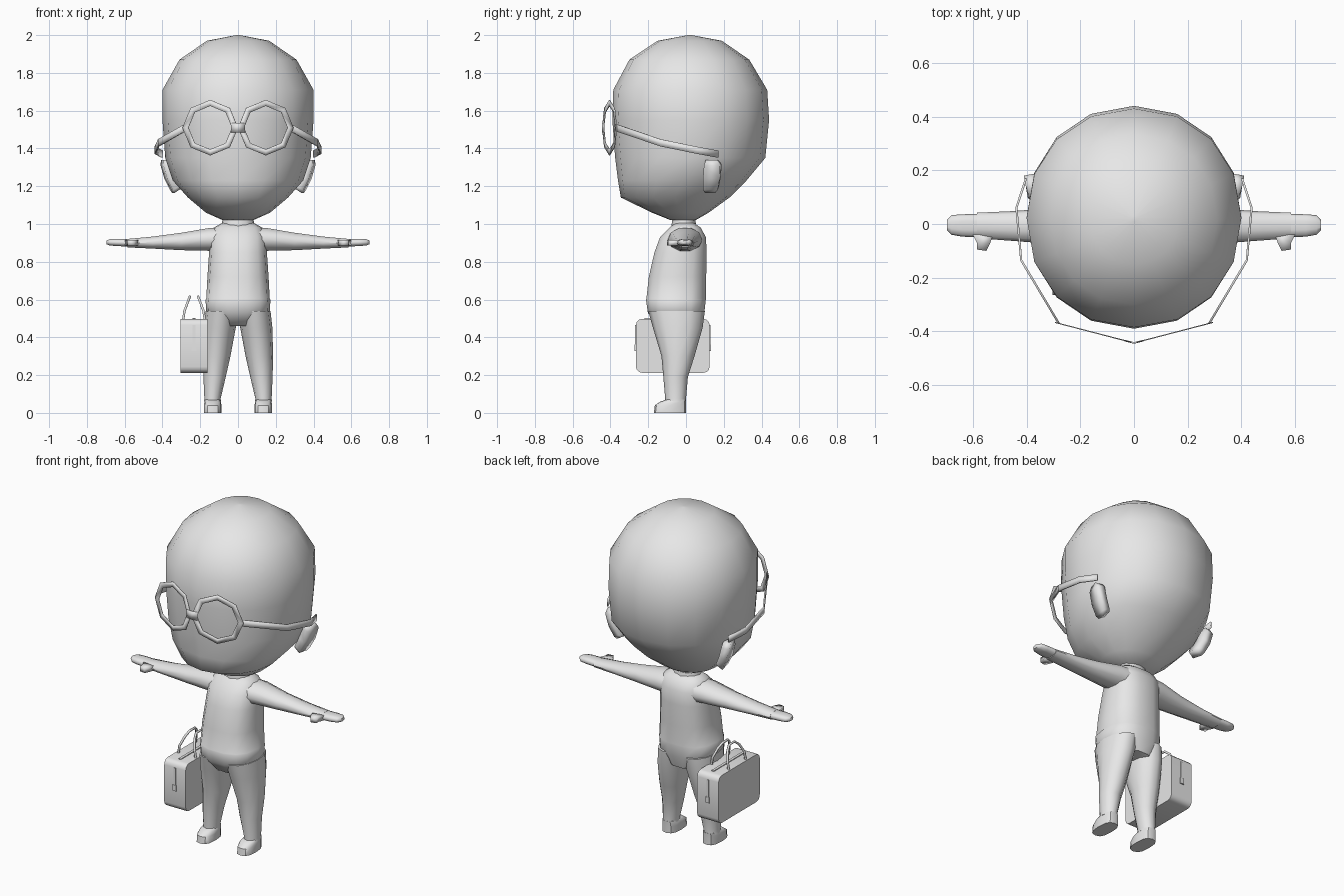
import bpy, bmesh, math
from mathutils import Vector, Matrix

cube = bpy.data.objects.get("Cube")
if cube:
    bpy.data.objects.remove(cube, do_unlink=True)

grey = bpy.data.materials.new("plain grey")
grey.use_nodes = True
grey.diffuse_color = (0.8, 0.8, 0.8, 1)
grey.node_tree.nodes["Principled BSDF"].inputs["Base Color"].default_value = (0.8, 0.8, 0.8, 1)


def finish(name, bm, mirror=False, thick=0, offset=0, angle=40):
    bmesh.ops.recalc_face_normals(bm, faces=bm.faces)
    mesh = bpy.data.meshes.new(name)
    bm.to_mesh(mesh)
    bm.free()
    obj = bpy.data.objects.new(name, mesh)
    bpy.context.collection.objects.link(obj)
    mesh.materials.append(grey)
    if thick:
        mod = obj.modifiers.new("Thickness", 'SOLIDIFY')
        mod.thickness, mod.offset = thick, offset
    if mirror:
        mod = obj.modifiers.new("Mirror", 'MIRROR')
        mod.use_clip = False
        mod.use_mirror_merge = False
    bpy.ops.object.select_all(action='DESELECT')
    obj.select_set(True)
    bpy.context.view_layer.objects.active = obj
    bpy.ops.object.shade_smooth_by_angle(angle=math.radians(angle))
    return obj


def loft(name, sections, sides=12, axis='z', power=1.0, mirror=False, angle=60):
    """Skin rounded sections: (position, a_min, a_max, b_min, b_max)."""
    bm = bmesh.new()
    rings = []
    for t, a0, a1, b0, b1 in sections:
        ring = []
        for i in range(sides):
            u = math.tau * i / sides
            c, s = (math.copysign(abs(f) ** power, f) for f in (math.cos(u), math.sin(u)))
            a = (a0 + a1) / 2 + (a1 - a0) / 2 * c
            b = (b0 + b1) / 2 + (b1 - b0) / 2 * s
            ring.append(bm.verts.new((a, b, t) if axis == 'z' else (t, a, b)))
        rings.append(ring)
    for lo, hi in zip(rings, rings[1:]):
        for i in range(sides):
            j = (i + 1) % sides
            bm.faces.new((lo[i], lo[j], hi[j], hi[i]))
    bm.faces.new(rings[0])
    bm.faces.new(rings[-1])
    return finish(name, bm, mirror, angle=angle)


def ribbon(name, rows, thick, offset=0, mirror=True):
    """Strip between pairs of points, given thickness."""
    bm = bmesh.new()
    pairs = [[bm.verts.new(p) for p in row] for row in rows]
    for (a, b), (c, d) in zip(pairs, pairs[1:]):
        bm.faces.new((a, b, d, c))
    bmesh.ops.remove_doubles(bm, verts=bm.verts, dist=0.0005)
    return finish(name, bm, mirror, thick, offset)


def box(name, center, size, round_corners=0):
    bm = bmesh.new()
    bmesh.ops.create_cube(bm, size=1, matrix=Matrix.Translation(center) @ Matrix.Diagonal((*size, 1)))
    if round_corners:
        edges = [e for e in bm.edges if abs(e.verts[0].co.x - e.verts[1].co.x) > 0.01]
        bmesh.ops.bevel(bm, geom=edges, offset=round_corners, segments=3, profile=0.5, affect='EDGES')
    return finish(name, bm)


# Head: rounded rings from chin to crown
head = [(1.02, .08, -.08, .05), (1.06, .17, -.18, .12), (1.14, .265, -.345, .23),
        (1.23, .345, -.36, .32), (1.35, .385, -.375, .42), (1.55, .40, -.39, .44),
        (1.71, .40, -.385, .43), (1.87, .31, -.30, .335), (1.97, .165, -.15, .19),
        (2.0, .01, .01, .03)]
loft("head", [(z, -w, w, f, b) for z, w, f, b in head], 16, power=0.95)
loft("neck", [(.97, -.09, .09, -.08, .06), (1.04, -.08, .08, -.07, .045)])

# Torso with a slightly flared hem over the hips
torso = [(.46, .10, -.15, .08), (.53, .168, -.205, .10), (.60, .172, -.215, .108),
         (.605, .168, -.213, .108), (.72, .162, -.20, .11), (.85, .153, -.17, .112),
         (.93, .15, -.14, .108), (.98, .13, -.09, .08), (1.005, .085, -.06, .045)]
loft("torso", [(z, -w, w, f, b) for z, w, f, b in torso], 14, power=0.8)

# Legs, feet, arms, hands and thumbs
loft("leg", [(.06, .09, .18, -.11, 0), (.075, .092, .178, -.11, 0), (.19, .065, .183, -.12, .01),
             (.3, .04, .186, -.13, .045), (.45, .012, .182, -.175, .088),
             (.54, .0, .172, -.2, .1)], mirror=True)
loft("foot", [(0, .088, .18, -.17, 0), (.04, .088, .18, -.165, 0),
              (.06, .09, .178, -.135, 0), (.07, .095, .175, -.105, 0)],
     power=0.75, mirror=True, angle=40)
loft("arm", [(.08, -.10, .09, .85, .985), (.15, -.095, .085, .855, .982),
             (.3, -.075, .06, .859, .956), (.45, -.063, .048, .868, .935),
             (.585, -.053, .042, .875, .922)], 10, axis='x', mirror=True)
loft("hand", [(.57, -.05, .038, .88, .92), (.64, -.047, .036, .882, .922),
              (.68, -.04, .033, .886, .92), (.697, -.022, .015, .893, .913)],
     10, axis='x', power=0.8, mirror=True)
ribbon("thumb", [((.525, -.04, .9), (.60, -.04, .9)), ((.537, -.075, .9), (.585, -.07, .9)),
                 ((.55, -.10, .9), (.585, -.095, .9))], .03)

# Ears: flared slabs on the sides of the head
ear = [(1.34, .408, .105, .16), (1.31, .41, .095, .18), (1.24, .39, .09, .178),
       (1.18, .36, .09, .168), (1.165, .35, .10, .155)]
ribbon("ear", [((x - .015, f, z), (x, b, z)) for z, x, f, b in ear], .045, -1)


# Glasses: octagonal rims folded at the bridge, with bent temples
def rim_point(radius, i):
    u = math.tau * i / 8
    x = .147 + radius * math.cos(u)
    return (x, -.443 + .26 * x, 1.51 + radius * math.sin(u))


ribbon("glasses_rim", [(rim_point(.147, i), rim_point(.115, i)) for i in range(9)], .004)
ribbon("glasses_bridge", [((x, -.443 + .26 * abs(x), 1.485), (x, -.443 + .26 * abs(x), 1.535))
                          for x in (-.035, 0, .035)], .006, mirror=False)
temple = [(.28, -.37, 1.51), (.42, -.135, 1.43), (.438, .06, 1.39), (.402, .17, 1.37)]
ribbon("glasses_temple", [((x, y, z - .019), (x, y, z + .019)) for x, y, z in temple], .008)

# Briefcase hanging beside the right leg
CX, CY = -.233, -.07
box("briefcase", (CX, CY, .355), (.142, .39, .285), .032)
box("zipper_top", (CX, CY, .499), (.016, .3, .006))
for side in (-1, 1):
    y = CY + side * .196
    box("zipper_side", (CX, y, .40), (.014, .006, .13))
    box("zipper_pull", (CX, y + side * .002, .345), (.024, .008, .035))

# Two arched handles leaning together
for side in (-1, 1):
    path = []
    for dy, lean, z in ((-.08, 0, .49), (-.08, .008, .54), (-.055, .026, .59), (-.025, .036, .615),
                        (.025, .036, .615), (.055, .026, .59), (.08, .008, .54), (.08, 0, .49)):
        path.append(Vector((CX + side * (.058 - lean), CY + dy, z)))
    curve = bpy.data.curves.new("briefcase_handle", 'CURVE')
    curve.dimensions = '3D'
    curve.bevel_depth = .007
    curve.bevel_resolution = 1
    spline = curve.splines.new('POLY')
    spline.points.add(len(path) - 1)
    for point, co in zip(spline.points, path):
        point.co = (*co, 1)
    curve.materials.append(grey)
    handle = bpy.data.objects.new("briefcase_handle", curve)
    bpy.context.collection.objects.link(handle)
    bpy.ops.object.select_all(action='DESELECT')
    handle.select_set(True)
    bpy.context.view_layer.objects.active = handle
    bpy.ops.object.convert(target='MESH')
